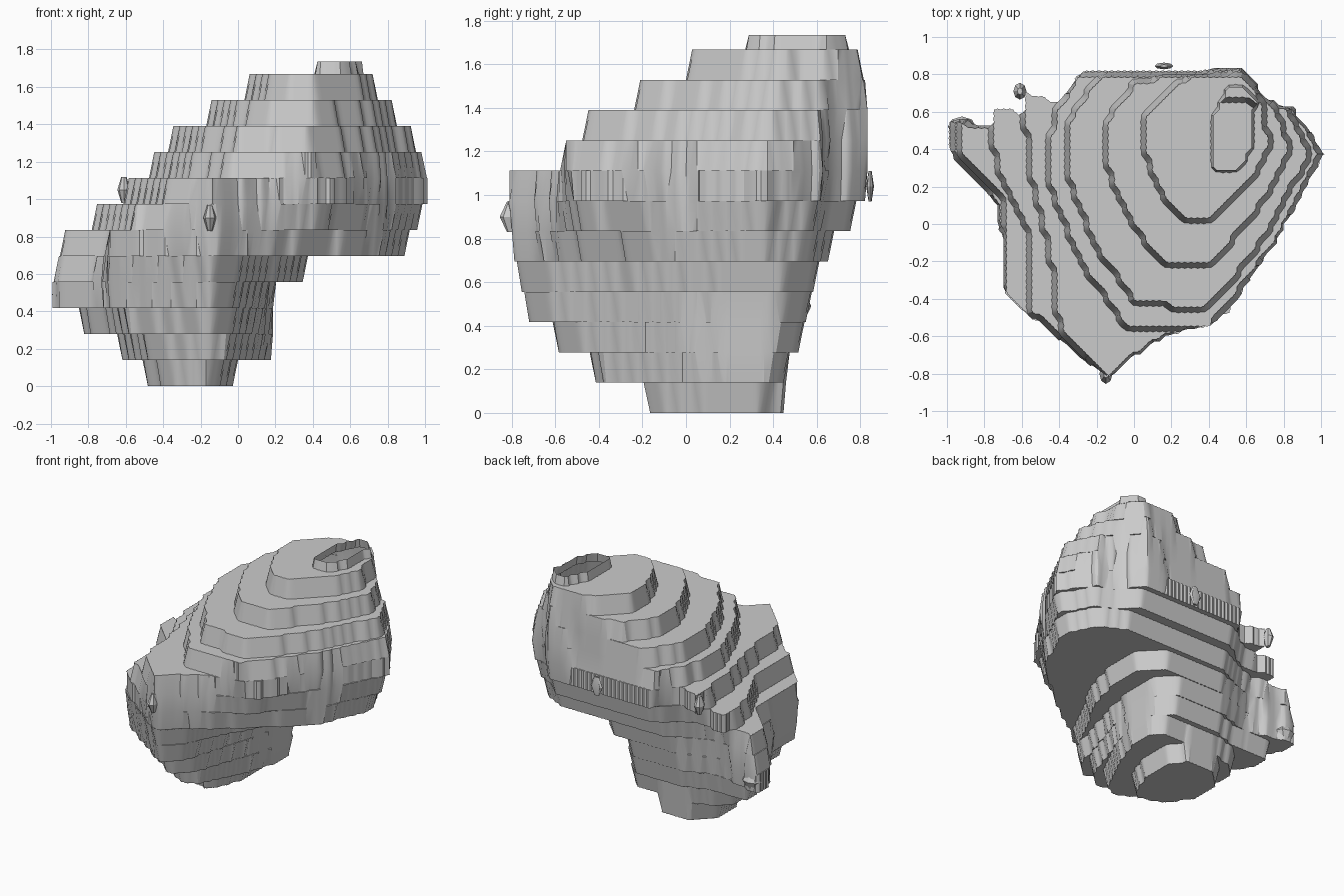
import bpy
import bmesh
from mathutils import Vector

# Remove only the default object
default = bpy.data.objects.get("Cube")
if default:
    bpy.data.objects.remove(default, do_unlink=True)

STEP = 0.139     # height of one slice
CELL = 0.034     # in-plane cell size
REACH = 32       # cells from the centre to the edge of the grid
TOP = 1.735
LEAN = 2.0       # how far step edges lean into their ledges

stone = bpy.data.materials.new("plain_grey")
stone.use_nodes = True
grey = (0.6, 0.6, 0.6, 1)
stone.diffuse_color = grey
stone.node_tree.nodes["Principled BSDF"].inputs["Base Color"].default_value = grey


def outline(*points):
    return [Vector(p) for p in points]


# Key horizontal sections, from the peak down to the foot
peak = outline((.41, .33), (.47, .28), (.55, .28), (.63, .42), (.63, .6),
               (.65, .65), (.57, .75), (.5, .72), (.41, .55))
summit = outline((.06, .57), (.05, .38), (.15, .16), (.27, .01), (.4, 0), (.53, .13),
                 (.64, .25), (.72, .42), (.7, .62), (.66, .7), (.57, .81), (.32, .81),
                 (.2, .72))
shoulder = outline((-.44, .56), (-.45, .2), (-.28, -.22), (-.04, -.55), (.4, -.56),
                   (.53, -.4), (.75, -.1), (1, .38), (.86, .61), (.71, .66), (.6, .83),
                   (0, .79), (-.3, .8))
waist = outline((-.61, .74), (-.55, .25), (-.44, -.22), (-.4, -.56), (-.15, -.83),
                (.12, -.62), (.5, -.5), (.78, -.06), (1.03, .38), (.86, .61), (.72, .65),
                (.6, .83), (-.26, .83), (-.41, .66))
overhang = outline((-.93, .55), (-.93, .36), (-.71, .14), (-.71, -.38), (-.15, -.82),
                   (.06, -.66), (.32, -.47), (.74, -.1), (.92, .3), (.8, .55), (.7, .61),
                   (.6, .67), (-.25, .67), (-.6, .5))
belly = outline((-1, .58), (-1, .39), (-.73, .1), (-.68, -.36), (-.15, -.75),
                (-.02, -.62), (.06, -.35), (.13, -.1), (.19, .2), (.2, .42), (.14, .49),
                (.06, .57), (-.3, .57), (-.6, .47))
ankle = outline((-.61, .35), (-.63, .2), (-.56, 0), (-.46, -.25), (-.18, -.44),
                (-.05, -.37), (.03, -.2), (.1, -.05), (.17, .15), (.18, .4), (.13, .43),
                (.05, .47), (-.3, .47), (-.5, .43))
foot = outline((-.49, .3), (-.5, .1), (-.38, -.1), (-.17, -.17), (-.08, -.1),
               (-.02, .1), (0, .3), (-.1, .45), (-.35, .45))

# Slices from foot to peak: two sections and the position between them
recipe = [(foot, foot, 0), (belly, ankle, 1), (belly, ankle, .45),
          (belly, overhang, 0), (belly, overhang, .25),
          (waist, overhang, 1), (waist, overhang, .5), (waist, overhang, 0),
          (summit, shoulder, 1), (summit, shoulder, .8),
          (summit, shoulder, .4), (summit, shoulder, 0), (peak, peak, 0)]


def inside(x, y, points):
    hit = False
    for p, q in zip(points, points[1:] + points[:1]):
        if (p.y > y) != (q.y > y) and x < p.x + (q.x - p.x) * (y - p.y) / (q.y - p.y):
            hit = not hit
    return hit


def cell_tiles(i, j, filled):
    """Triangles of one cell, with chamfered corners, on a half-cell lattice."""
    x, y = 2 * i, 2 * j
    corners = [(x, y), (x + 2, y), (x + 2, y + 2), (x, y + 2)]
    mids = [(x + 1, y), (x + 2, y + 1), (x + 1, y + 2), (x, y + 1)]
    for k in range(4):
        if not filled[k]:
            if sum(filled) == 3:
                yield (x + 1, y + 1), mids[k - 1], mids[k]
            continue
        yield corners[k], mids[k], mids[k - 1]
        beside = filled[k - 1] or filled[(k + 1) % 4]
        if sum(filled) > 2 or (sum(filled) == 2 and beside):
            yield (x + 1, y + 1), mids[k - 1], mids[k]


def slice_tiles(a, b, t):
    """All the triangles that cover one slice."""
    points = [p.lerp(q, t) for p, q in zip(a, b)]
    span = range(-REACH, REACH + 1)
    solid = {(i, j) for i in span for j in span
             if inside(i * CELL, j * CELL, points)}
    tiles = set()
    for i in span:
        for j in span:
            ring = ((i, j), (i + 1, j), (i + 1, j + 1), (i, j + 1))
            filled = [c in solid for c in ring]
            if any(filled):
                tiles.update(cell_tiles(i, j, filled))
    return tiles


def border(tiles):
    """Directed edges round the outside of a slice."""
    edges = {(t[k - 1], t[k]) for t in tiles for k in range(3)}
    return [(p, q) for p, q in edges if (q, p) not in edges]


def make_object(name, bm):
    mesh = bpy.data.meshes.new(name)
    bm.to_mesh(mesh)
    bm.free()
    mesh.materials.append(stone)
    obj = bpy.data.objects.new(name, mesh)
    bpy.context.collection.objects.link(obj)
    return obj


# Stepped body: a single shell, closed at the foot and open at the peak
bm = bmesh.new()
grid = {}


def vertex(point, level):
    key = (point, level)
    if key not in grid:
        x, y = (c * CELL / 2 for c in point)
        grid[key] = bm.verts.new((x, y, min(level * STEP, TOP)))
    return grid[key]


layers = [slice_tiles(*r) for r in recipe]
walls, ledges = set(), set()
below = set()
for n, tiles in enumerate(layers):
    for p, q in border(tiles):
        walls.add(bm.faces.new((vertex(p, n), vertex(q, n),
                                vertex(q, n + 1), vertex(p, n + 1))))
    for tile in below ^ tiles:
        turned = tile if tile in below else tile[::-1]
        ledges.add(bm.faces.new([vertex(p, n) for p in turned]))
    below = tiles

# Lean the walls by drawing step edges into their ledges
moves = []
for v in bm.verts:
    flat = [f.calc_center_median() for f in v.link_faces if f in ledges]
    if flat and any(f in walls for f in v.link_faces):
        centre = sum(flat, Vector((0, 0, 0))) / len(flat)
        moves.append((v, (centre - v.co) * LEAN))
for v, move in moves:
    v.co += move
bmesh.ops.dissolve_limit(bm, angle_limit=0.01, verts=bm.verts[:], edges=bm.edges[:])
body = make_object("stepped_body", bm)


def nub(name, x, y, z, rx, ry):
    """Small faceted lump one slice tall, widest at the middle."""
    bm = bmesh.new()
    bmesh.ops.create_cone(bm, cap_ends=True, segments=8, radius1=.4, radius2=1, depth=1)
    bmesh.ops.translate(bm, verts=bm.verts[:], vec=(0, 0, -.5))
    bmesh.ops.mirror(bm, geom=bm.verts[:] + bm.edges[:] + bm.faces[:],
                     axis="Z", merge_dist=.001)
    inner = [f for f in bm.faces if all(abs(v.co.z) < .001 for v in f.verts)]
    bmesh.ops.delete(bm, geom=inner, context="FACES_ONLY")
    bmesh.ops.recalc_face_normals(bm, faces=bm.faces[:])
    bmesh.ops.scale(bm, verts=bm.verts[:], vec=(rx, ry, STEP / 2))
    bmesh.ops.translate(bm, verts=bm.verts[:], vec=(x, y, z))
    return make_object(name, bm)


parts = [body,
         nub("front_nub", -.15, -.8, .9, .035, .055),
         nub("right_rear_nub", -.61, .71, 1.05, .035, .045),
         nub("right_lobe", -.92, .52, .49, .075, .055),
         nub("loose_chip", .16, .845, 1.04, .05, .018)]

bpy.ops.object.select_all(action="DESELECT")
for part in parts:
    part.select_set(True)
bpy.context.view_layer.objects.active = body
bpy.ops.object.shade_smooth_by_angle(angle=0.5)
